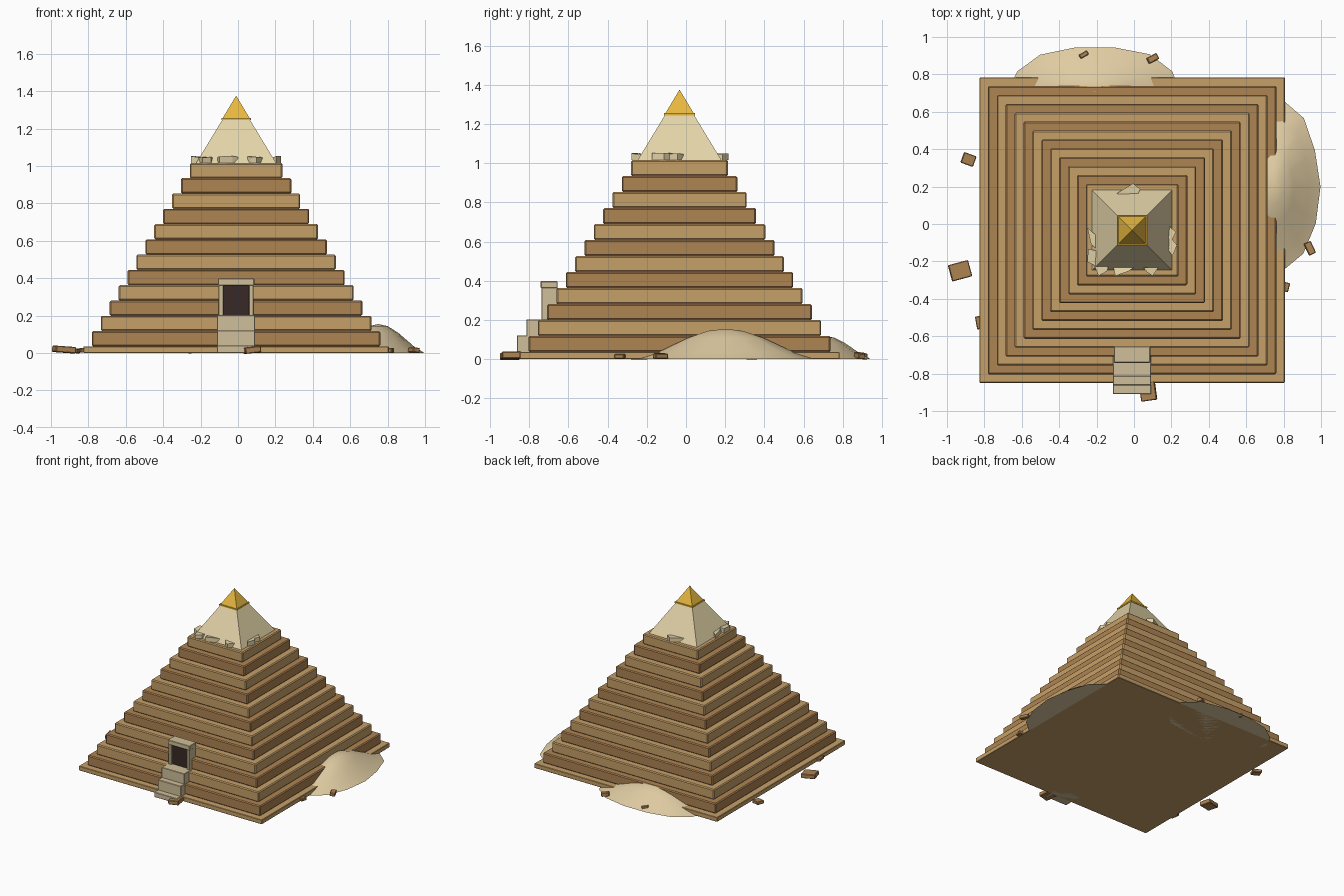
import bpy, bmesh, math, random
from mathutils import Matrix

if "Cube" in bpy.data.objects:
    bpy.data.objects.remove(bpy.data.objects["Cube"])
random.seed(4)
CX, CY = -0.01, -0.033


def mat(name, rgb):
    m = bpy.data.materials.new(name)
    m.diffuse_color = (*rgb, 1)
    m.use_nodes = True
    m.node_tree.nodes["Principled BSDF"].inputs["Base Color"].default_value = m.diffuse_color
    return m


LIGHT = mat("light_stone", (0.56, 0.35, 0.14))
DARK = mat("dark_stone", (0.42, 0.23, 0.085))
CASING = mat("casing_limestone", (0.77, 0.65, 0.39))
TRIM = mat("trim_stone", (0.63, 0.52, 0.32))
GOLD = mat("gold", (0.80, 0.48, 0.05))
SHADOW = mat("doorway_dark", (0.04, 0.023, 0.02))
SAND = mat("sand", (0.74, 0.60, 0.36))


def finish(name, bm, m):
    bmesh.ops.recalc_face_normals(bm, faces=bm.faces)
    me = bpy.data.meshes.new(name)
    bm.to_mesh(me)
    bm.free()
    me.materials.append(m)
    ob = bpy.data.objects.new(name, me)
    bpy.context.collection.objects.link(ob)
    return ob


def box(name, x0, x1, y0, y1, z0, z1, m, bevel=0.0):
    bm = bmesh.new()
    bmesh.ops.create_cube(bm, size=1)
    bmesh.ops.scale(bm, vec=(x1 - x0, y1 - y0, z1 - z0), verts=bm.verts)
    bmesh.ops.translate(bm, vec=((x0 + x1) / 2, (y0 + y1) / 2, (z0 + z1) / 2), verts=bm.verts)
    ob = finish(name, bm, m)
    if bevel:
        mod = ob.modifiers.new("bevel", "BEVEL")
        mod.width, mod.segments = bevel, 1
    return ob


def slab(name, half, z0, z1, m, bevel=0.0):
    return box(name, CX - half, CX + half, CY - half, CY + half, z0, z1, m, bevel)


def frustum(name, h0, h1, z0, z1, m):
    bm = bmesh.new()
    r = math.sqrt(2)
    bmesh.ops.create_cone(bm, cap_ends=True, segments=4, radius1=h0 * r, radius2=h1 * r, depth=z1 - z0,
                          matrix=Matrix.Translation((CX, CY, (z0 + z1) / 2)) @ Matrix.Rotation(math.pi / 4, 4, 'Z'))
    return finish(name, bm, m)


# Stepped body
slab("base_slab", 0.816, 0, 0.036, LIGHT, 0.003)
STEP = 0.0817
for i in range(12):
    z = 0.036 + i * STEP
    slab(f"tier_{i + 1}", 0.771 - i * 0.0476, z, z + STEP, LIGHT if i % 2 else DARK, 0.007)

# Smooth casing and golden capstone
frustum("casing", 0.214, 0.072, 1.016, 1.25, CASING)
slab("capstone_band", 0.079, 1.245, 1.256, GOLD)
frustum("capstone", 0.072, 0, 1.256, 1.376, GOLD)

# Broken casing pieces around the top tier: plan outlines, offset from the centre
chunks = [
    [(-.21, -.17), (-.12, -.18), (-.135, -.22), (-.18, -.245)],
    [(-.10, -.20), (0.01, -.20), (-.02, -.22), (-.09, -.245)],
    [(0.06, -.20), (0.14, -.20), (0.11, -.245), (0.08, -.225)],
    [(-.24, 0.015), (-.19, -.03), (-.19, -.10), (-.22, -.075)],
    [(-.24, -.17), (-.235, -.10), (-.19, -.11), (-.20, -.19)],
    [(0.20, 0.02), (0.235, -.01), (0.215, -.05), (0.24, -.08), (0.215, -.14), (0.19, -.10)],
    [(-.085, 0.195), (0.005, 0.25), (0.045, 0.22), (0.03, 0.19)],
]
for i, pts in enumerate(chunks):
    bm = bmesh.new()
    f = bm.faces.new([bm.verts.new((CX + x, CY + y, 1.016)) for x, y in pts])
    ext = bmesh.ops.extrude_face_region(bm, geom=[f])
    for v in ext["geom"]:
        if isinstance(v, bmesh.types.BMVert):
            v.co.z += random.uniform(0.028, 0.038)
    finish(f"broken_casing_{i + 1}", bm, CASING)

# Entrance steps, one on each low tier
for i in range(3):
    y = -0.91 + i * 0.0476
    box(f"entrance_step_{i + 1}", CX - .102, CX + .102, y, y + 0.11, 0, 0.04 + i * STEP, TRIM, 0.003)

# Doorway
for side, s in (("left", -1), ("right", 1)):
    a, b = sorted((CX + s * 0.068, CX + s * 0.094))
    box(f"door_jamb_{side}", a, b, -0.738, -0.655, 0.2, 0.365, TRIM, 0.003)
box("door_lintel", CX - .097, CX + .097, -0.742, -0.655, 0.362, 0.398, TRIM, 0.003)
box("door_opening", CX - .07, CX + .07, -0.722, -0.66, 0.2, 0.364, SHADOW)


# Sand drifts: bell profile swept around an ellipse
def drift(name, cx, cy, rx, ry, h, n=14):
    bm = bmesh.new()
    wob = [random.uniform(0.96, 1.02) for _ in range(n)]
    rings = []
    for r, z in ((1, 0), (0.78, 0.22), (0.43, 0.70), (0.2, 0.93)):
        rings.append([bm.verts.new((cx + rx * r * wob[k] * math.cos(2 * math.pi * k / n),
                                    cy + ry * r * wob[k] * math.sin(2 * math.pi * k / n), h * z))
                      for k in range(n)])
    top = bm.verts.new((cx, cy, h))
    bm.faces.new(rings[0][::-1])
    for k in range(n):
        j = (k + 1) % n
        for a, b in zip(rings, rings[1:]):
            bm.faces.new((a[k], a[j], b[j], b[k])).smooth = True
        bm.faces.new((rings[-1][k], rings[-1][j], top)).smooth = True
    finish(name, bm, SAND)


drift("sand_drift_right", 0.75, 0.2, 0.25, 0.46, 0.155)
drift("sand_drift_back", -0.21, 0.71, 0.47, 0.25, 0.118)

# Fallen blocks: x, y, z, length, width, height, turn, tilt
blocks = [
    (-.93, -.25, .017, .11, .09, .034, 15, 4), (-.885, .345, .012, .07, .06, .025, -20, 5),
    (.075, -.895, .015, .085, .10, .034, 8, -6), (.94, -.13, .014, .04, .07, .026, 25, 5),
    (-.815, -.525, .012, .06, .07, .024, 10, 0), (.805, -.335, .012, .05, .05, .024, -15, 0),
    (-.27, .905, .014, .05, .025, .03, 30, 10), (.10, .885, .016, .06, .035, .03, 28, 8),
]
for i, (x, y, z, l, w, h, turn, tilt) in enumerate(blocks):
    ob = box(f"fallen_block_{i + 1}", -l / 2, l / 2, -w / 2, w / 2, -h / 2, h / 2, DARK, 0.004)
    ob.location = (x, y, z + 0.002)
    ob.rotation_euler = (0, math.radians(tilt), math.radians(turn))
